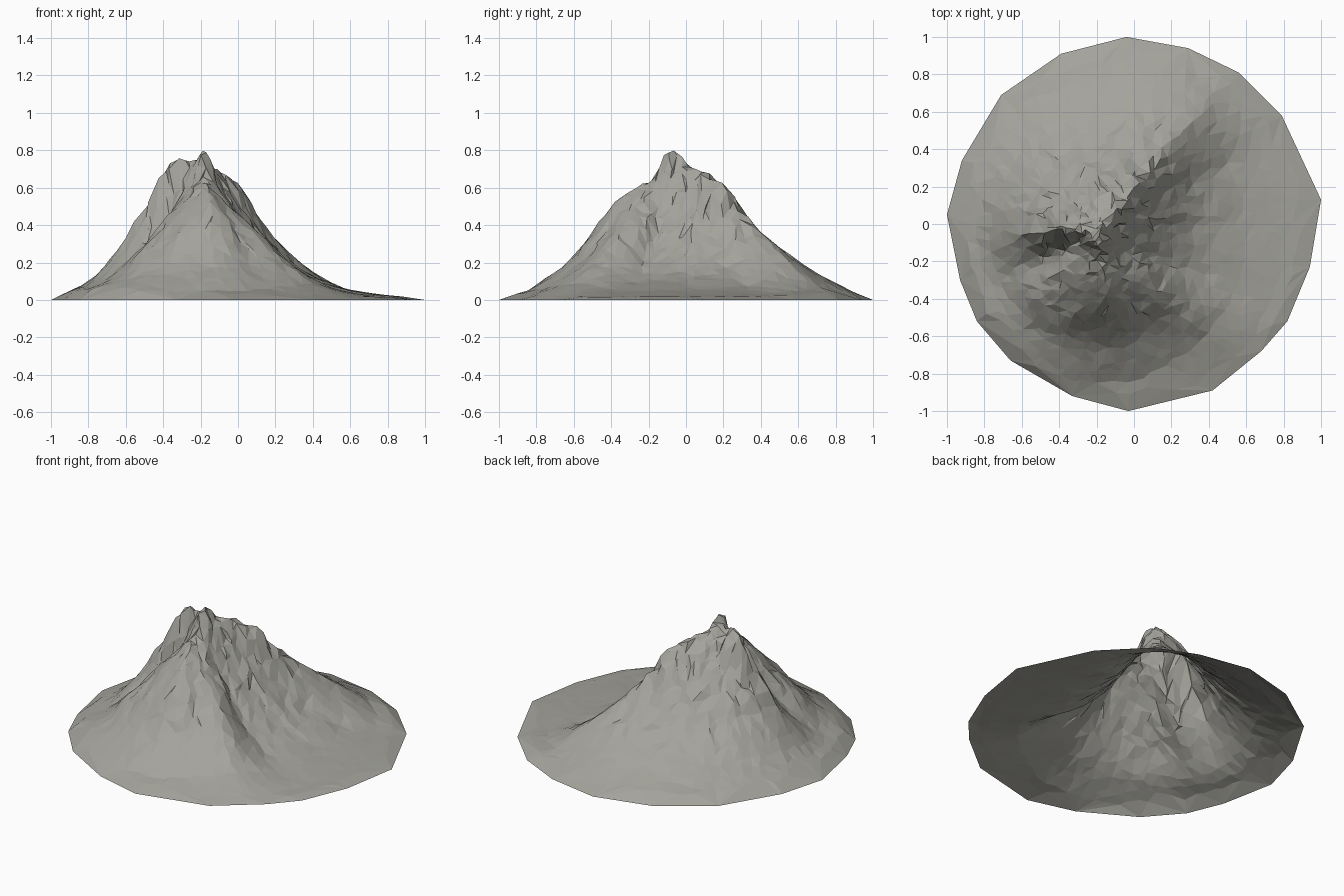
import bpy
import math
import random
from mathutils import Vector, geometry, noise

random.seed(4)
if "Cube" in bpy.data.objects:
    bpy.data.objects.remove(bpy.data.objects["Cube"])

# Irregular outline of the ground
rim = [(-.04, 1), (.29, .94), (.56, .81), (.79, .58), (1, .13), (.94, -.23),
       (.82, -.52), (.68, -.68), (.42, -.89), (-.03, -1), (-.33, -.92),
       (-.66, -.73), (-.84, -.52), (-.93, -.3), (-1, .05), (-.92, .34),
       (-.71, .69), (-.39, .91)]

# Slope profiles: compass angle from the summit, heights at each distance
summit = Vector((-.2, -.05))
summit_height = .75
distances = (0, .1, .2, .3, .4, .5, .6, .8, 1, 1.3)
west_ridge = (.74, .67, .5, .33, .2, .085, .01, 0, 0)
profiles = [
    (-180, west_ridge),
    (-155, (.59, .4, .29, .22, .15, .08, .02, 0, 0)),        # west gully
    (-130, (.59, .5, .42, .33, .24, .13, .03, 0, 0)),        # shoulder
    (-80, (.66, .61, .54, .45, .31, .19, .05, 0, 0)),        # front ridge
    (-62, (.64, .56, .49, .4, .28, .18, .06, 0, 0)),         # front face
    (-42, (.62, .52, .46, .39, .31, .22, .09, .02, 0)),      # front left spur
    (-22, (.61, .45, .31, .21, .15, .1, .05, .02, 0)),       # east gully
    (5, (.63, .49, .35, .24, .16, .11, .05, .025, 0)),       # east bowl
    (28, (.66, .56, .44, .33, .24, .16, .07, .03, 0)),       # bowl side
    (50, (.71, .68, .62, .51, .42, .34, .2, .06, 0)),        # back ridge
    (85, (.7, .62, .51, .38, .28, .21, .1, .02, 0)),         # back slope
    (125, (.67, .55, .42, .31, .22, .14, .05, .01, 0)),      # rear flank
    (180, west_ridge),
]
# Small crags: x, y, extra height, width
crags = [(-.18, -.09, .08, .045), (-.35, -.01, .06, .045),
         (-.14, -.3, .02, .05), (.02, .2, .03, .06)]


def along(heights, d):
    """Height on one profile at distance d."""
    levels = (summit_height,) + heights
    for i in range(len(distances) - 1):
        if d <= distances[i + 1]:
            f = (d - distances[i]) / (distances[i + 1] - distances[i])
            return levels[i] + f * (levels[i + 1] - levels[i])
    return 0


def height(x, y):
    """Terrain height, blended between neighbouring profiles."""
    offset = Vector((x, y)) - summit
    d = offset.length
    angle = math.degrees(math.atan2(offset.y, offset.x))
    z = summit_height
    for (a, low), (b, high) in zip(profiles, profiles[1:]):
        if a <= angle <= b:
            f = (angle - a) / (b - a)
            z = (1 - f) * along(low, d) + f * along(high, d)
            break
    rough = min(1, z * 3)
    # Gullies run downhill; rocks break up the upper slopes
    gully = noise.noise(Vector((offset.x / (d + .01) * 5, offset.y / (d + .01) * 5, d * 3)))
    rock = noise.noise(Vector((x * 14, y * 14, 2)))
    z += rough * (.01 * gully * min(1, d * 5) + .018 * rock)
    for cx, cy, rise, width in crags:
        z += rise * math.exp(-((x - cx) ** 2 + (y - cy) ** 2) / (2 * width ** 2))
    return max(.004, z)


# Scatter points in jittered rings, denser towards the summit
points = [Vector(p) for p in rim]
edges = [(i, (i + 1) % len(rim)) for i in range(len(rim))]
points.append(Vector((-.18, -.09)))
d = .035
while d < 1.2:
    step = .027 + .045 * d
    count = int(math.tau * d / step)
    for i in range(count):
        a = math.tau * (i + random.uniform(-.35, .35)) / count
        r = d + random.uniform(-.35, .35) * step
        p = summit + Vector((math.cos(a), math.sin(a))) * r
        if p.length < .93:
            points.append(p)
    d += step

flat, _, faces, _, _, _ = geometry.delaunay_2d_cdt(points, edges, [], 1, 1e-5)

# Raise the surface, leaving the rim on the ground
verts = []
for p in flat:
    on_rim = any((p - Vector(q)).length < .001 for q in rim)
    z = 0 if on_rim else height(p.x, p.y)
    shift = .011 * min(1, z * 2)
    verts.append((p.x + random.uniform(-shift, shift),
                  p.y + random.uniform(-shift, shift),
                  z + random.uniform(-shift, shift) * .6))

mesh = bpy.data.meshes.new("mountain")
mesh.from_pydata(verts, [], faces)
mesh.update()
if sum(poly.normal.z for poly in mesh.polygons) < 0:
    mesh.flip_normals()
mountain = bpy.data.objects.new("mountain", mesh)
bpy.context.collection.objects.link(mountain)

# Plain stone, faceted
stone = bpy.data.materials.new("grey stone")
stone.use_nodes = True
colour = (.37, .365, .33, 1)
stone.diffuse_color = colour
stone.node_tree.nodes["Principled BSDF"].inputs["Base Color"].default_value = colour
mesh.materials.append(stone)
